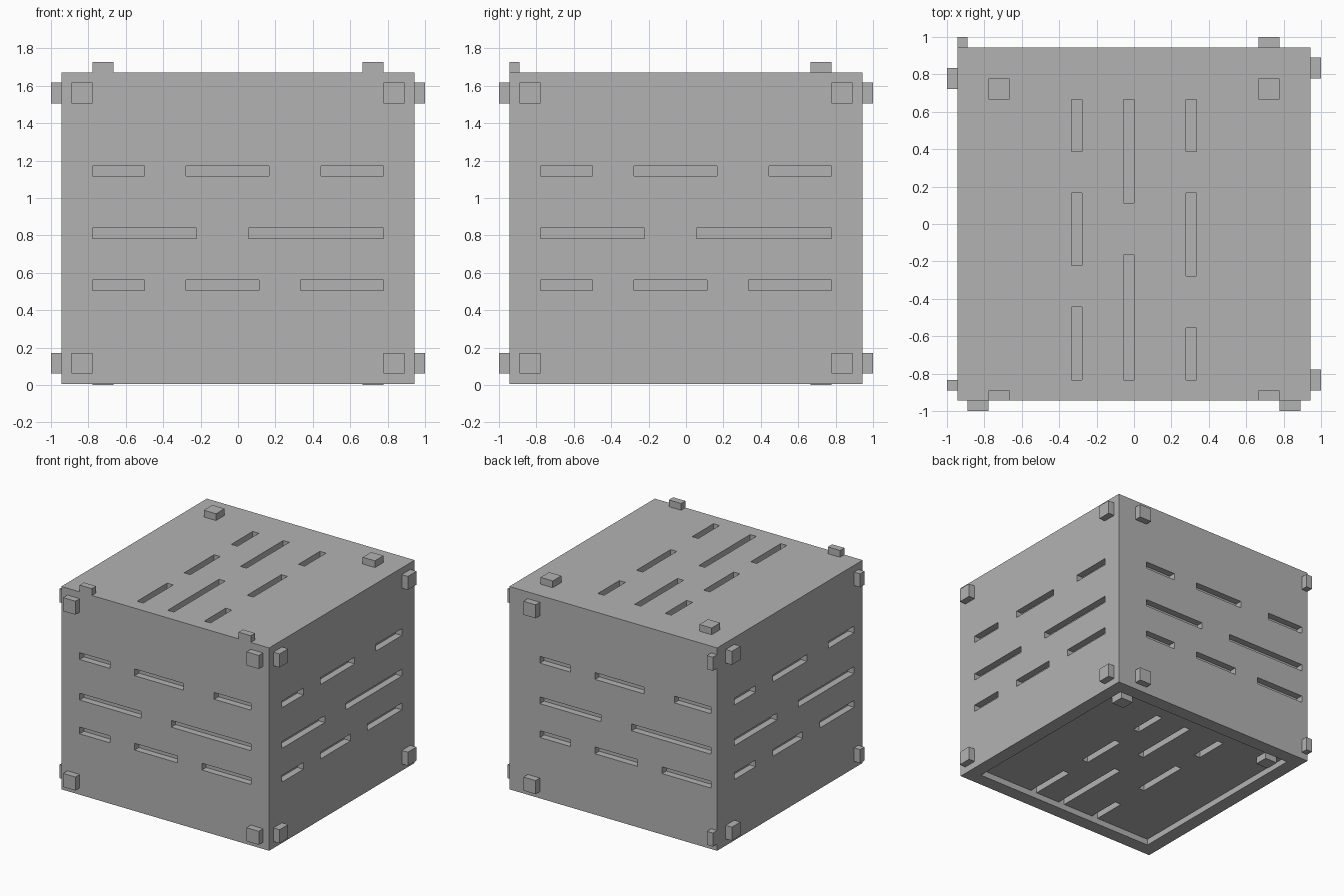
import bpy, bmesh
from math import pi
from mathutils import Matrix, Vector

if "Cube" in bpy.data.objects:
    bpy.data.objects.remove(bpy.data.objects["Cube"], do_unlink=True)

UNIT = 1 / 18          # all sizes below are in whole units
HALF, HEIGHT = 17, 30  # crate half width and height
LIFT = 0.1             # feet hold the rim just off the ground

grey = bpy.data.materials.new("plain_grey")
grey.use_nodes = True
grey.diffuse_color = (0.45, 0.45, 0.45, 1)
grey.node_tree.nodes["Principled BSDF"].inputs["Base Color"].default_value = (0.45, 0.45, 0.45, 1)


def add_box(bm, frame, u, v, w):
    """Box spanning the (low, high) ranges u, v, w in a panel's frame."""
    size = Vector((u[1] - u[0], v[1] - v[0], w[1] - w[0]))
    mid = Vector((sum(u) / 2, sum(v) / 2, sum(w) / 2))
    world = Matrix.Scale(UNIT, 4) @ Matrix.Translation((0, 0, LIFT))
    bmesh.ops.create_cube(bm, size=1, matrix=world @ frame @ Matrix.Translation(mid) @ Matrix.Diagonal(size).to_4x4())


def make_object(name, bm):
    bmesh.ops.recalc_face_normals(bm, faces=bm.faces)
    mesh = bpy.data.meshes.new(name)
    bm.to_mesh(mesh)
    bm.free()
    mesh.materials.append(grey)
    obj = bpy.data.objects.new(name, mesh)
    bpy.context.collection.objects.link(obj)
    return obj


def cut(target, cutter):
    cutter.hide_render = True
    cutter.hide_viewport = True
    cutter.display_type = 'WIRE'
    mod = target.modifiers.new(cutter.name, 'BOOLEAN')
    mod.operation = 'DIFFERENCE'
    mod.solver = 'EXACT'
    mod.object = cutter


# Crate body with a recessed underside
bm = bmesh.new()
add_box(bm, Matrix(), (-HALF, HALF), (-HALF, HALF), (0, HEIGHT))
body = make_object("crate_body", bm)
bm = bmesh.new()
add_box(bm, Matrix(), (-15, 15), (-15, 15), (-1, 0.9))
cut(body, make_object("underside_recess_cutter", bm))

# Groove layouts: row or column position -> spans along it
WALL_GROOVES = {20: [(-14, -9), (-5, 3), (8, 14)],
                14: [(-14, -4), (1, 14)],
                9: [(-14, -9), (-5, 2), (6, 14)]}
LID_GROOVES = {-6: [(-15, -8), (-4, 3), (7, 12)],
               -1: [(-15, -3), (2, 12)],
               5: [(-15, -10), (-5, 3), (7, 12)]}
grooves = bmesh.new()

# Four walls: each is the front wall turned, slid sideways and trimmed
WALLS = [("front", 0, 17), ("left", 0, 17), ("back", 2, 17), ("right", 1, 16)]
for turn, (name, slide, limit) in enumerate(WALLS):
    frame = (Matrix.Rotation(turn * pi / 2, 4, 'Z') @ Matrix.Translation((0, -HALF, 0))
             @ Matrix.Rotation(pi / 2, 4, 'X'))
    for row, spans in WALL_GROOVES.items():
        for a, b in spans:
            add_box(grooves, frame, (a + slide, b + slide), (row, row + 1), (-1, 0.5))
    studs = bmesh.new()
    for low in (-16, 14):
        for z in (1, 27):
            add_box(studs, frame, (low + slide, min(low + 2 + slide, limit)), (z, z + 2), (0, 1))
    make_object(name + "_wall_studs", studs)

# Lid and underside share one layout
lid = Matrix.Translation((0, 0, HEIGHT))
underside = Matrix.Translation((0, 0, 0.9)) @ Matrix.Rotation(pi, 4, 'Y')
for name, frame, rows in (("lid_studs", lid, ((-17, -16), (12, 14))),
                          ("underside_feet", underside, ((12, 14),))):
    for col, spans in LID_GROOVES.items():
        for span in spans:
            add_box(grooves, frame, (col, col + 1), span, (-1, 0.5))
    studs = bmesh.new()
    for x in (-14, 12):
        for span in rows:
            add_box(studs, frame, (x, x + 2), span, (0, 1))
    make_object(name, studs)

cut(body, make_object("groove_cutter", grooves))
